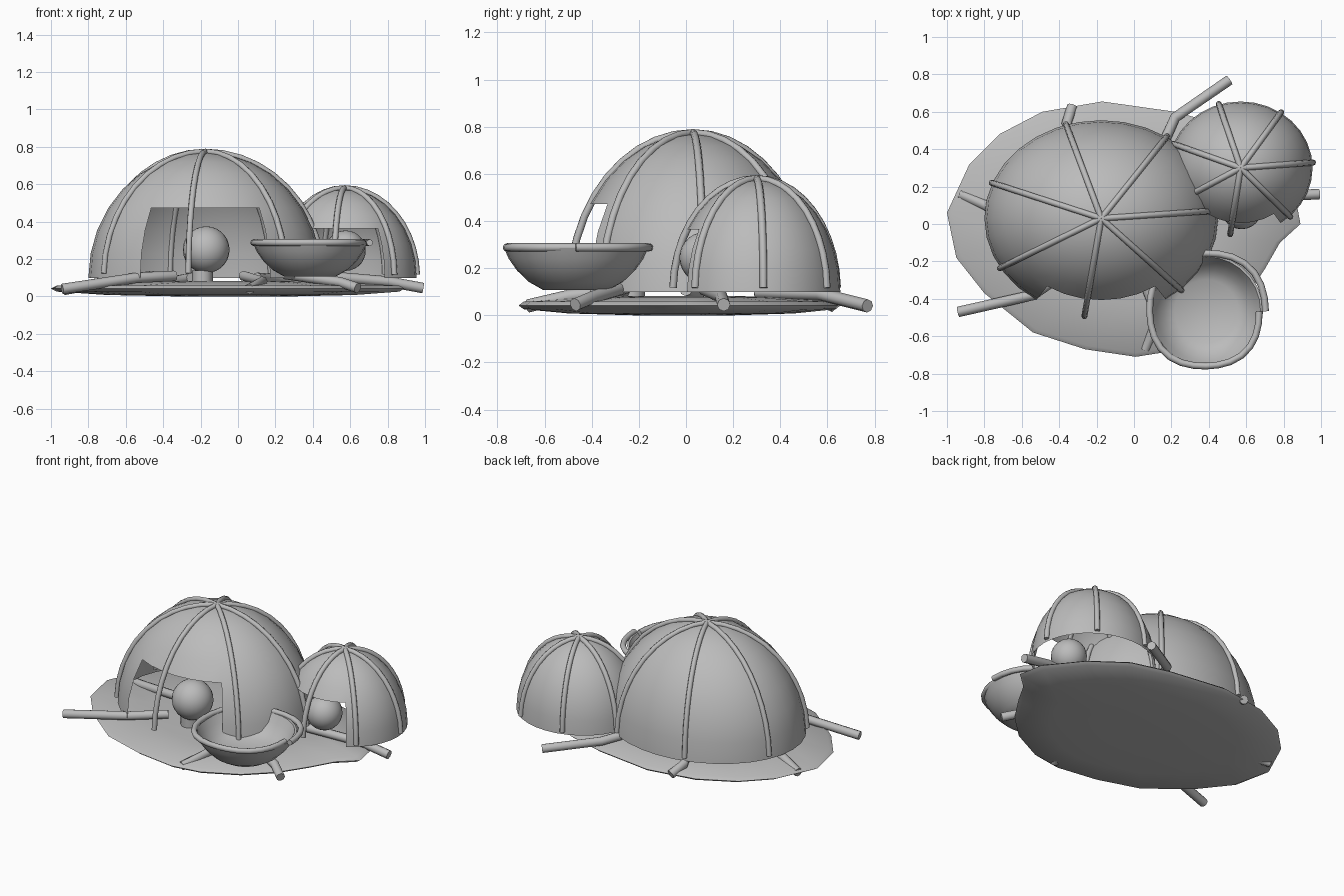
import bpy, bmesh, math
from mathutils import Vector

cube = bpy.data.objects.get("Cube")
if cube:
    bpy.data.objects.remove(cube, do_unlink=True)

grey = bpy.data.materials.new("plain grey")
grey.use_nodes = True
grey.diffuse_color = (0.5, 0.5, 0.5, 1)
grey.node_tree.nodes["Principled BSDF"].inputs["Base Color"].default_value = (0.5, 0.5, 0.5, 1)


def finish(obj, angle=40):
    obj.data.materials.append(grey)
    bpy.ops.object.select_all(action="DESELECT")
    obj.select_set(True)
    bpy.context.view_layer.objects.active = obj
    if obj.type == "CURVE":
        bpy.ops.object.convert(target="MESH")
    bpy.ops.object.shade_smooth_by_angle(angle=math.radians(angle))


def from_bmesh(name, bm, angle=40):
    mesh = bpy.data.meshes.new(name)
    bm.to_mesh(mesh)
    bm.free()
    obj = bpy.data.objects.new(name, mesh)
    bpy.context.collection.objects.link(obj)
    finish(obj, angle)


def tube(name, paths, radius, sides=8):
    """One object holding a round tube along each path."""
    curve = bpy.data.curves.new(name, "CURVE")
    curve.dimensions = "3D"
    curve.bevel_depth = radius
    curve.bevel_resolution = max(0, sides // 2 - 2)
    curve.use_fill_caps = True
    for path in paths:
        spline = curve.splines.new("POLY")
        spline.points.add(len(path) - 1)
        for point, co in zip(spline.points, path):
            point.co = (*co, 1)
    obj = bpy.data.objects.new(name, curve)
    bpy.context.collection.objects.link(obj)
    finish(obj, 50)


def loft(bm, rings):
    """Join equal closed rings of points with quads."""
    loops = [[bm.verts.new(p) for p in ring] for ring in rings]
    n = len(loops[0])
    for low, high in zip(loops, loops[1:]):
        for i in range(n):
            j = (i + 1) % n
            bm.faces.new((low[i], low[j], high[j], high[i]))
    return loops


def dome(name, centre, radii):
    """Half ellipsoid with a doorway at the front and ribs from its crown."""
    def on(lon, lat, grow=0.0):
        flat = math.cos(lat)
        return Vector((centre[0] + (radii[0] + grow) * flat * math.cos(lon),
                       centre[1] + (radii[1] + grow) * flat * math.sin(lon),
                       centre[2] + (radii[2] + grow) * math.sin(lat)))
    segs, rows, door_half, door_rows = 32, 8, 3, 3
    step = math.tau / segs
    bm = bmesh.new()
    loops = loft(bm, [[on(i * step, r * step) for i in range(segs)] for r in range(rows)])
    crown = bm.verts.new(on(0, math.pi / 2))
    for i in range(segs):
        bm.faces.new((loops[-1][i], loops[-1][(i + 1) % segs], crown))
    # doorway
    front = segs * 3 // 4
    door = [f for f in bm.faces if all(
        v in {loops[r][c] for r in range(door_rows + 1)
              for c in range(front - door_half, front + door_half + 1)} for v in f.verts)]
    bmesh.ops.delete(bm, geom=door, context="FACES")
    from_bmesh(name + "_shell", bm)
    # ribs
    count, samples = 7, 10
    ribs = []
    for k in range(count):
        lon = math.radians(4.6) + k * math.tau / count
        ribs.append([on(lon, math.radians(2 + 88 * s / samples), 0.004) for s in range(samples + 1)])
    tube(name + "_ribs", ribs, 0.016)


def ball(name, location, radius):
    bm = bmesh.new()
    bmesh.ops.create_uvsphere(bm, u_segments=24, v_segments=14, radius=radius)
    bmesh.ops.translate(bm, verts=bm.verts, vec=location)
    from_bmesh(name, bm)


# Ground slab: shallow lens on an irregular outline
outline = [(-1, .06), (-.95, -.18), (-.8, -.37), (-.54, -.58), (-.26, -.67), (.01, -.71),
           (.2, -.68), (.42, -.57), (.58, -.42), (.7, -.24), (.78, -.1), (.89, .0),
           (.86, .16), (.69, .37), (.47, .53), (.22, .6), (-.17, .655), (-.49, .6),
           (-.72, .48), (-.88, .32)]
profile = [(.3, .0), (.7, .008), (.97, .026), (1, .042), (.97, .058), (.6, .076), (.3, .083)]
bm = bmesh.new()
slab = loft(bm, [[(x * s, y * s, z) for x, y in outline] for s, z in profile])
bm.faces.new(reversed(slab[0]))
bm.faces.new(slab[-1])
from_bmesh("ground_slab", bm)

# Two domed shelters, each with a ball behind its doorway
dome("large_dome", (-.175, .03, .1), (.625, .525, .67))
dome("small_dome", (.57, .3, .1), (.385, .355, .475))
ball("large_dome_ball", (-.17, -.23, .25), .125)
ball("small_dome_ball", (.575, .08, .245), .108)
ball_foot = [(-.19, -.23, .07), (-.19, -.23, .14)]
tube("ball_foot", [ball_foot], .055, 12)

# Open bowl with inner and outer walls
bowl_x, bowl_y, sides = .385, -.467, 28
wall = [(.14, .108), (.2, .142), (.25, .19), (.285, .24), (.305, .285),
        (.292, .285), (.265, .235), (.225, .185), (.17, .15)]
bm = bmesh.new()
bowl = loft(bm, [[(bowl_x + r * math.cos(a * math.tau / sides),
                   bowl_y + r * math.sin(a * math.tau / sides), z) for a in range(sides)]
                 for r, z in wall])
bm.faces.new(reversed(bowl[0]))
bm.faces.new(bowl[-1])
from_bmesh("bowl", bm)

# Slightly squared rim whose ends do not quite meet
rim = []
for i in range(sides + 1):
    a = i * math.tau / sides
    r = (.322 - .035 * i / sides) * (1.015 - .025 * math.cos(4 * a))
    rim.append((bowl_x + r * math.cos(a), bowl_y + r * math.sin(a), .288))
tube("bowl_rim", [rim], .018)

# Bent logs radiating over the edge of the slab
logs = [
    [(-.94, -.47, .04), (-.54, -.38, .1), (-.34, -.24, .11)],
    [(-.93, .16, .035), (-.75, .08, .07), (-.45, .0, .11)],
    [(-.33, .63, .04), (-.36, .54, .08), (-.25, .3, .1)],
    [(.51, .77, .04), (.22, .57, .09), (.1, .3, .1)],
    [(.99, .16, .045), (.8, .15, .08), (.45, .08, .11)],
    [(.64, -.47, .045), (.55, -.4, .075), (.25, -.25, .12)],
    [(.06, -.67, .04), (.13, -.5, .08), (.03, -.25, .11)],
]
tube("logs", logs, .028)
